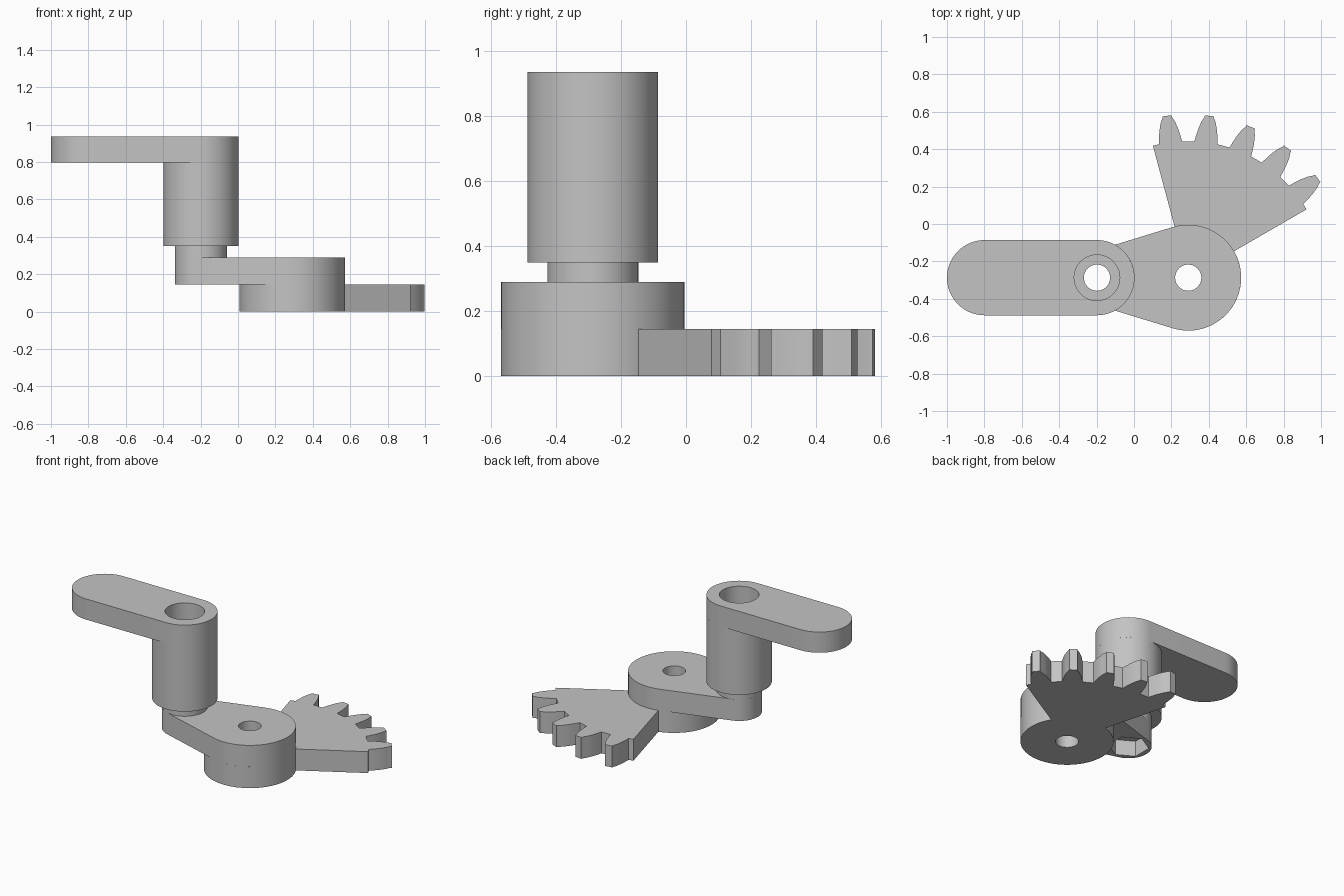
import bpy, bmesh
from math import sin, cos, acos, radians, pi, tau

if "Cube" in bpy.data.objects:
    bpy.data.objects.remove(bpy.data.objects["Cube"])

grey = bpy.data.materials.new("light_grey")
grey.use_nodes = True
grey.diffuse_color = (0.55, 0.55, 0.55, 1)
grey.node_tree.nodes["Principled BSDF"].inputs["Base Color"].default_value = grey.diffuse_color

HUB, PIN, TIP = (0.29, -0.287), (-0.198, -0.287), (-0.799, -0.287)
HUB_R, PIN_R, SLEEVE_R, HOLE_R = 0.283, 0.14, 0.201, 0.07
LOW, MID, NECK, LEVER, TOP = 0.145, 0.29, 0.35, 0.797, 0.937


def polar(c, r, a):
    return (c[0] + r * cos(a), c[1] + r * sin(a))


def arc(c, r, a0, a1, n):
    return [polar(c, r, a0 + (a1 - a0) * i / n) for i in range(n + 1)]


def circle(c, r, n=64, start=0.0):
    return [polar(c, r, start + tau * i / n) for i in range(n)]


def tapered_bar(c1, r1, c2, r2):
    """Outline around two circles, c1 on the +x side of c2."""
    t = acos((r2 - r1) / (c1[0] - c2[0]))
    return arc(c1, r1, -t, t, 36) + arc(c2, r2, t, tau - t, 36)


def prism(name, outline, z0, z1):
    bm = bmesh.new()
    face = bm.faces.new([bm.verts.new((x, y, z0)) for x, y in outline])
    ext = bmesh.ops.extrude_face_region(bm, geom=[face], use_keep_orig=True)
    for v in ext["geom"]:
        if isinstance(v, bmesh.types.BMVert):
            v.co.z = z1
    bmesh.ops.recalc_face_normals(bm, faces=bm.faces)
    mesh = bpy.data.meshes.new(name)
    bm.to_mesh(mesh)
    bm.free()
    ob = bpy.data.objects.new(name, mesh)
    bpy.context.collection.objects.link(ob)
    mesh.materials.append(grey)
    return ob


def sector_outline():
    """Wedge with five curved teeth, listed counter-clockwise."""
    a0, a1 = radians(30), radians(105)
    flank = [(0.73, 4.9), (0.765, 4.3), (0.80, 3.6), (0.84, 2.6), (0.862, 1.75)]
    pts = [polar(HUB, 0.73, a0)]
    for i in range(5):
        mid = 37.5 + 15 * i
        pts += [polar(HUB, r, radians(mid - w)) for r, w in flank]
        pts.append(polar(HUB, 0.873, radians(mid - 1.6)))
        pts.append(polar(HUB, 0.873, radians(mid + 1.6)))
        pts += [polar(HUB, r, radians(mid + w)) for r, w in reversed(flank)]
    pts.append(polar(HUB, 0.73, a1))
    return pts + arc(HUB, HUB_R - 0.003, a1, a0, 16)


# Solid parts
hub = prism("hub", circle(HUB, HUB_R), 0, LOW)
sector = prism("gear_sector", sector_outline(), 0, LOW)
arm = prism("tapered_arm", tapered_bar(HUB, HUB_R, PIN, PIN_R), LOW, MID)
neck = prism("neck", circle(PIN, PIN_R), MID, NECK)
sleeve = prism("sleeve", circle(PIN, SLEEVE_R), NECK, LEVER)
lever = prism("lever", tapered_bar(PIN, SLEEVE_R, TIP, SLEEVE_R), LEVER, TOP)

# Shaft hole, screw hole, counterbore and hexagonal nut pocket
shaft_cut = prism("shaft_cutter", circle(HUB, HOLE_R, 48), -0.1, 0.5)
screw_cut = prism("screw_cutter", circle(PIN, HOLE_R, 48), 0.05, 0.6)
bore_cut = prism("counterbore_cutter", circle(PIN, 0.122, 48), 0.42, 1.1)
nut_cut = prism("nut_cutter", circle(PIN, 0.124, 6, pi / 2), 0.05, 0.25)

cuts = [(hub, [shaft_cut]), (arm, [shaft_cut, nut_cut, screw_cut]), (neck, [screw_cut]),
        (sleeve, [bore_cut, screw_cut]), (lever, [bore_cut])]
for ob, cutters in cuts:
    bpy.context.view_layer.objects.active = ob
    for c in cutters:
        mod = ob.modifiers.new(c.name, "BOOLEAN")
        mod.operation, mod.solver, mod.object = "DIFFERENCE", "EXACT", c
        bpy.ops.object.modifier_apply(modifier=mod.name)
for c in (shaft_cut, screw_cut, bore_cut, nut_cut):
    bpy.data.objects.remove(c)

# Smooth round walls, sharp rims
for o in bpy.context.view_layer.objects:
    o.select_set(False)
for ob in (hub, sector, arm, neck, sleeve, lever):
    ob.select_set(True)
    bpy.context.view_layer.objects.active = ob
    bpy.ops.object.shade_smooth_by_angle(angle=radians(20))
    ob.select_set(False)
